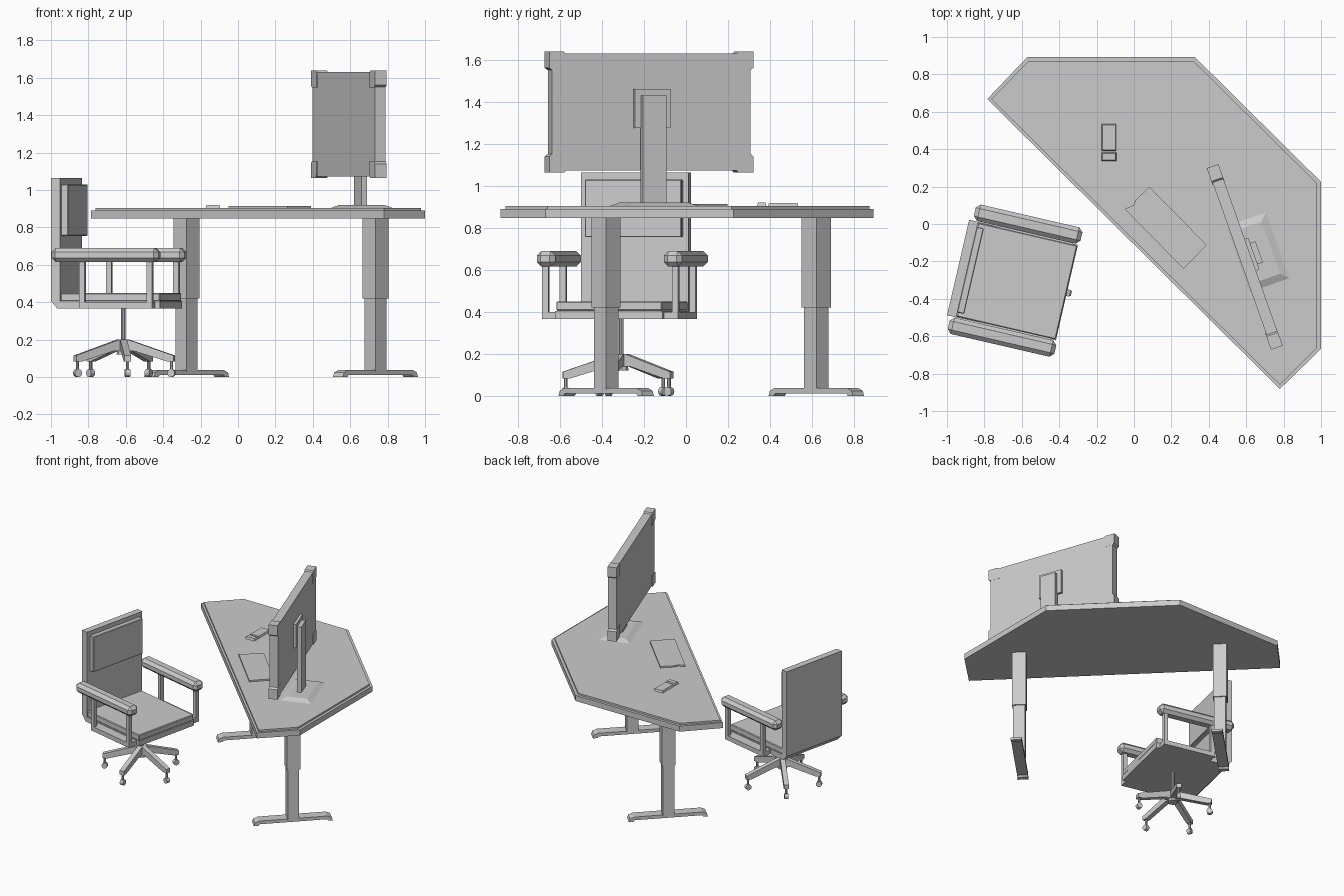
import bpy, bmesh, math
from mathutils import Matrix, Vector

if "Cube" in bpy.data.objects:
    bpy.data.objects.remove(bpy.data.objects["Cube"])


def frame(x, y, deg):
    return Matrix.Translation((x, y, 0)) @ Matrix.Rotation(math.radians(deg), 4, 'Z')


def finish(name, bm, mat):
    bmesh.ops.recalc_face_normals(bm, faces=bm.faces[:])
    me = bpy.data.meshes.new(name)
    bm.transform(mat)
    bm.to_mesh(me)
    bm.free()
    ob = bpy.data.objects.new(name, me)
    bpy.context.collection.objects.link(ob)
    return ob


def prism(name, pts, z0, z1, mat=Matrix(), inset=0, step=0):
    """Extrude an outline in z; optional inset raised lip on top."""
    bm = bmesh.new()
    f = bm.faces.new([bm.verts.new((x, y, z0)) for x, y in pts])
    r = bmesh.ops.extrude_face_region(bm, geom=[f])
    bmesh.ops.translate(bm, vec=(0, 0, z1 - z0), verts=[v for v in r['geom'] if isinstance(v, bmesh.types.BMVert)])
    bmesh.ops.recalc_face_normals(bm, faces=bm.faces[:])
    if inset:
        top = [g for g in bm.faces if all(v.co.z > z1 - 1e-5 for v in g.verts)]
        bmesh.ops.inset_region(bm, faces=top, thickness=inset)
        r = bmesh.ops.extrude_face_region(bm, geom=top)
        bmesh.ops.delete(bm, geom=top, context='FACES_ONLY')
        bmesh.ops.translate(bm, vec=(0, 0, step), verts=[v for v in r['geom'] if isinstance(v, bmesh.types.BMVert)])
    return finish(name, bm, mat)


def side(name, pts, y0, y1, mat):
    """Extrude an x-z profile from y0 to y1."""
    turn = Matrix.Rotation(math.pi / 2, 4, 'X')
    return prism(name, pts, -y1, -y0, mat @ turn)


def box(name, x, y, z, mat=Matrix(), bevel=0, taper=0):
    """Box from (min, max) ranges; taper pulls in the top."""
    bm = bmesh.new()
    bmesh.ops.create_cube(bm, size=1)
    for v in bm.verts:
        t = taper if v.co.z > 0 else 0
        v.co = Vector((x[v.co.x > 0] - math.copysign(t, v.co.x),
                       y[v.co.y > 0] - math.copysign(t, v.co.y), z[v.co.z > 0]))
    if bevel:
        bmesh.ops.bevel(bm, geom=bm.edges[:], offset=bevel, segments=1, affect='EDGES')
    return finish(name, bm, mat)


def cone(name, r0, r1, z0, z1, mat, n=10):
    bm = bmesh.new()
    bmesh.ops.create_cone(bm, cap_ends=True, segments=n, radius1=r0, radius2=r1, depth=z1 - z0,
                          matrix=Matrix.Translation((0, 0, (z0 + z1) / 2)))
    return finish(name, bm, mat)


# Corner desk top with raised inner surface
prism('desk_top', [(-.785, .668), (-.57, .893), (.325, .893), (1, .225), (1, -.668), (.78, -.882)][::-1],
      .847, .89, inset=.022, step=.013)

# Telescopic desk legs with flat feet
for tag, lx, ly in (('left', -.275, .62), ('right', .735, -.38)):
    F = frame(lx, ly, 45)
    box('leg_upper_' + tag, (-.049, .049), (-.049, .049), (.42, .847), F)
    box('leg_lower_' + tag, (-.041, .041), (-.041, .041), (.03, .42), F)
    side('foot_' + tag, [(-.283, 0), (-.25, 0), (-.24, .012), (.24, .012), (.25, 0), (.283, 0),
                         (.275, .024), (.245, .037), (-.245, .037), (-.275, .024)], -.038, .038, F)

# Monitor panel with protruding corner guards
M = frame(.592, -.176, -70.5)
box('monitor_panel', (-.5, .5), (-.029, .032), (1.073, 1.63), M)
for sx in (-1, 1):
    for zc, zs in ((1.063, 1), (1.638, -1)):
        pts = [(.515, 0), (.515, .077), (.497, .09), (.42, .09), (.42, .02), (.44, 0)]
        side('monitor_corner', [(sx * a, zc + zs * b) for a, b in pts], -.033, .033, M)

# Monitor stand
box('stand_mount', (-.09, .09), (.03, .052), (1.275, 1.46), M)
box('stand_post', (-.06, .06), (.05, .082), (.91, 1.43), M)
box('stand_base', (-.193, .193), (-.045, .193), (.9, .92), M, taper=.045)

# Notepad and small handset on the desk
prism('notepad', [(-.05, .08), (-.003, .10), (.008, .128), (.083, .198), (.389, -.112), (.265, -.24)], .9, .914)
box('handset_body', (-.174, -.094), (.389, .535), (.9, .918), taper=.006)
box('handset_end', (-.174, -.094), (.337, .384), (.9, .92), taper=.006)

# Chair seat and back
C = frame(-.614, -.308, -13)
box('seat_base', (-.3, .262), (-.262, .262), (.365, .405), C)
box('seat_cushion', (-.285, .26), (-.258, .258), (.405, .45), C, bevel=.005)
side('chair_back', [(-.335, .405), (-.3, .365), (-.285, .365), (-.285, 1.063), (-.335, 1.063)], -.262, .262, C)
box('back_cushion', (-.287, -.248), (-.235, .235), (.755, 1.03), C, bevel=.004)

# Armrests, posts and cross bars
for s, tag in ((1, 'left'), (-1, 'right')):
    vs = sorted((s * .265, s * .355))
    box('armrest_' + tag, (-.315, .27), vs, (.615, .69), C, bevel=.022)
    ps = sorted((s * .302, s * .332))
    for u in (-.15, .22):
        box('arm_post_' + tag, (u - .015, u + .015), ps, (.365, .625), C)
    box('arm_side_bar_' + tag, (-.165, .235), sorted((s * .255, s * .332)), (.365, .4), C)

# Column and five-armed star base with casters
cone('column', .012, .012, .19, .37, C)
cone('hub', .035, .028, .12, .2, C)
for k in range(5):
    S = C @ Matrix.Rotation(math.radians(72 * k), 4, 'Z')
    side('base_arm', [(0, .14), (.06, .14), (.245, .083), (.28, .083), (.28, .115), (.25, .125), (.03, .2), (0, .2)],
         -.018, .018, S)
    T = S @ Matrix.Translation((.265, 0, 0))
    cone('caster_stem', .009, .009, .03, .09, T, 8)
    cone('caster_wheel', .021, .021, -.014, .014,
         T @ Matrix.Translation((0, 0, .021)) @ Matrix.Rotation(math.pi / 2, 4, 'X'), 12)
